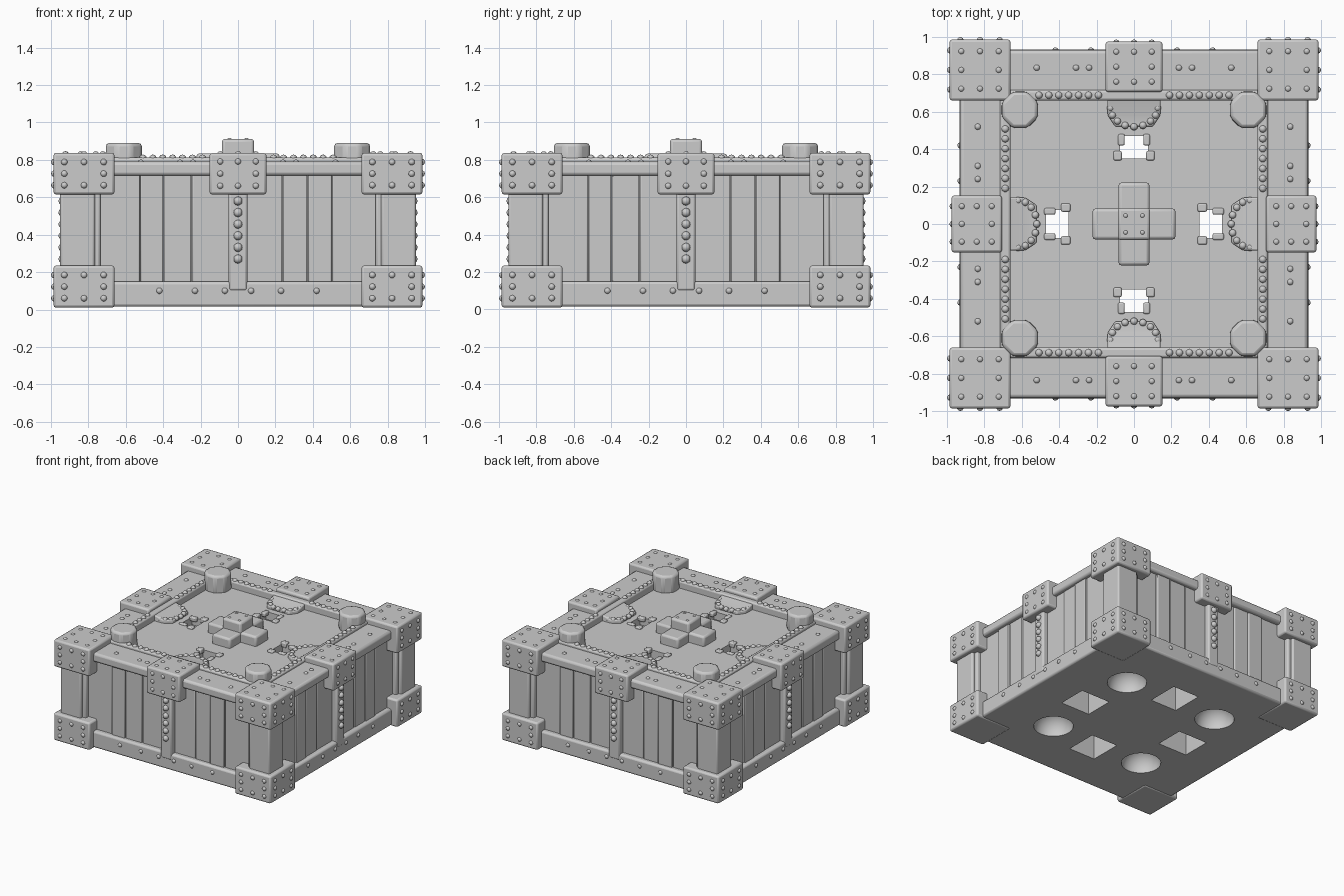
import bpy, bmesh, math
from mathutils import Matrix

if "Cube" in bpy.data.objects:
    bpy.data.objects.remove(bpy.data.objects["Cube"])


def box(bm, x0, x1, y0, y1, z0, z1):
    m = Matrix.Translation(((x0 + x1) / 2, (y0 + y1) / 2, (z0 + z1) / 2))
    bmesh.ops.create_cube(bm, size=1, matrix=m @ Matrix.Diagonal((x1 - x0, y1 - y0, z1 - z0, 1)))


def stud(bm, x, y, z, r=0.018):
    bmesh.ops.create_icosphere(bm, subdivisions=2, radius=r, matrix=Matrix.Translation((x, y, z)))


def smooth(ob):
    bpy.ops.object.select_all(action='DESELECT')
    ob.select_set(True)
    bpy.context.view_layer.objects.active = ob
    bpy.ops.object.shade_smooth_by_angle(angle=math.radians(35))


def finish(name, bm, turns=4, bevel=0.012):
    # Repeat the front-side geometry around z, then make the object
    src = bm.verts[:] + bm.edges[:] + bm.faces[:]
    for k in range(1, turns):
        new = bmesh.ops.duplicate(bm, geom=src)["geom"]
        bmesh.ops.rotate(bm, cent=(0, 0, 0), matrix=Matrix.Rotation(k * math.pi / 2, 3, 'Z'),
                         verts=[v for v in new if isinstance(v, bmesh.types.BMVert)])
    me = bpy.data.meshes.new(name)
    bm.to_mesh(me)
    bm.free()
    ob = bpy.data.objects.new(name, me)
    bpy.context.collection.objects.link(ob)
    smooth(ob)
    if bevel:
        b = ob.modifiers.new("soft_edges", 'BEVEL')
        b.width, b.segments, b.limit_method = bevel, 2, 'ANGLE'
    return ob


# Core of the crate, with foot sockets below and slots through the lid
bm = bmesh.new()
box(bm, -0.88, 0.88, -0.88, 0.88, 0.015, 0.755)
core = finish("crate_core", bm, 1, 0)
bm = bmesh.new()
box(bm, -0.12, 0.12, -0.61, -0.345, -0.1, 0.69)
bmesh.ops.create_uvsphere(bm, u_segments=24, v_segments=14, radius=0.15,
                          matrix=Matrix.Translation((0.43, 0.43, 0.02)))
sockets = finish("socket_cutter", bm, 4, 0)
bm = bmesh.new()
box(bm, -0.075, 0.075, -0.47, -0.35, 0.6, 1)
slots = finish("slot_cutter", bm, 4, 0)
for c in (sockets, slots):
    c.hide_render = True
    mod = core.modifiers.new("cut", 'BOOLEAN')
    mod.operation, mod.object, mod.solver = 'DIFFERENCE', c, 'EXACT'
bpy.context.view_layer.objects.active = core
for mod in list(core.modifiers):
    bpy.ops.object.modifier_apply(modifier=mod.name)
for c in (sockets, slots):
    bpy.data.objects.remove(c)
smooth(core)

# Raised teeth around the slots
bm = bmesh.new()
for s in (-1, 1):
    a, b = sorted((s * 0.065, s * 0.11))
    box(bm, a, b, -0.39, -0.34, 0.73, 0.77)
    a, b = sorted((s * 0.05, s * 0.085))
    box(bm, a, b, -0.48, -0.42, 0.73, 0.765)
finish("slot_teeth", bm, 4, 0.008)

# Upright planks on each side
bm = bmesh.new()
for x0, x1, d in ((-0.76, -0.525, .89), (-0.52, -0.40, .90), (-0.395, -0.25, .893), (-0.245, 0, .89),
                  (0, 0.235, .89), (0.24, 0.37, .893), (0.375, 0.50, .90), (0.505, 0.76, .89)):
    box(bm, x0, x1, -d, -0.86, 0.1, 0.75)
finish("side_planks", bm, 4, 0.006)

# Centre straps
bm = bmesh.new()
box(bm, -0.05, 0.05, -0.935, -0.86, 0.1, 0.66)
finish("side_straps", bm)

# Corner posts with a thinner inner trim
bm = bmesh.new()
box(bm, -0.95, -0.765, -0.95, -0.765, 0.15, 0.7)
box(bm, -0.925, -0.735, -0.925, -0.735, 0.15, 0.7)
finish("corner_posts", bm)

# Bottom and top rails, and the ridge framing the lid
bm = bmesh.new()
box(bm, -0.8, 0.8, -0.932, -0.86, 0.015, 0.15)
finish("bottom_rails", bm, 4, 0.015)
bm = bmesh.new()
box(bm, -0.8, 0.8, -0.93, -0.69, 0.715, 0.79)
finish("top_rails", bm, 4, 0.018)
bm = bmesh.new()
box(bm, -0.715, 0.715, -0.715, -0.66, 0.74, 0.812)
finish("lid_ridge", bm, 4, 0.012)

# Corner brackets, top and bottom
bm = bmesh.new()
for z0, z1 in ((0.01, 0.235), (0.615, 0.837)):
    box(bm, -0.986, -0.66, -0.986, -0.66, z0, z1)
finish("corner_brackets", bm, 4, 0.014)

# Middle brackets with a tongue reaching onto the lid
bm = bmesh.new()
box(bm, -0.152, 0.152, -0.975, -0.705, 0.615, 0.837)
finish("middle_brackets", bm, 4, 0.014)
bm = bmesh.new()
tongue = [(-0.145, -0.72), (0.145, -0.72), (0.14, -0.58), (0.10, -0.52), (-0.10, -0.52), (-0.14, -0.58)]
low = [bm.verts.new((x, y, 0.74)) for x, y in tongue]
top = [bm.verts.new((x, y, 0.815 if y < -0.7 else 0.78)) for x, y in tongue]
bm.faces.new(low[::-1])
bm.faces.new((top[0], top[1], top[2], top[5]))
bm.faces.new((top[5], top[2], top[3], top[4]))
for i in range(6):
    j = (i + 1) % 6
    bm.faces.new((low[i], low[j], top[j], top[i]))
finish("lid_tongues", bm, 4, 0.008)

# Octagonal corner knobs
bm = bmesh.new()
bmesh.ops.create_cone(bm, cap_ends=True, segments=8, radius1=0.106, radius2=0.104, depth=0.15,
                      matrix=Matrix.Translation((0.61, 0.61, 0.815)) @ Matrix.Rotation(math.pi / 8, 4, 'Z'))
finish("lid_knobs", bm, 4, 0.018)

# Central stepped cross
bm = bmesh.new()
box(bm, -0.222, 0.222, -0.083, 0.083, 0.73, 0.835)
box(bm, -0.083, 0.083, -0.222, 0.222, 0.73, 0.833)
box(bm, -0.086, 0.086, -0.086, 0.086, 0.73, 0.912)
finish("lid_cross", bm, 1, 0.016)

# Low studs on the corner brackets: border pattern on each outer face
bm = bmesh.new()
ring = [(u, v) for u in (-1, 0, 1) for v in (-1, 0, 1) if (u, v) != (0, 0)]
for u, v in ring:
    for zc in (0.122, 0.726):
        stud(bm, -0.823 + u * 0.105, -0.981, zc + v * 0.062)
        stud(bm, -0.981, -0.823 + u * 0.105, zc + v * 0.062)
    stud(bm, -0.823 + u * 0.1, -0.823 + v * 0.1, 0.828)
finish("corner_studs", bm, 4, 0)

# Low studs on the middle brackets and tongues
bm = bmesh.new()
for u, v in ring:
    stud(bm, u * 0.095, -0.968, 0.726 + v * 0.065)
    stud(bm, u * 0.095, -0.84 + v * 0.08, 0.828)
for i in range(9):
    a = math.pi * i / 8
    stud(bm, 0.125 * math.cos(a), -0.62 + 0.10 * math.sin(a), 0.775, 0.02)
finish("middle_studs", bm, 4, 0)

# Studs on straps, rails and lid ridge
bm = bmesh.new()
for i in range(6):
    stud(bm, 0, -0.936, 0.27 + i * 0.062, 0.024)
for s in (-1, 1):
    for x in (0.07, 0.23, 0.42):
        stud(bm, s * x, -0.926, 0.10, 0.018)
    for x in (0.24, 0.31, 0.52):
        stud(bm, s * x, -0.835, 0.784, 0.018)
    for i in range(7):
        stud(bm, s * (0.19 + i * 0.053), -0.688, 0.808, 0.02)
finish("rail_studs", bm, 4, 0)

# Studs on the cross
bm = bmesh.new()
stud(bm, 0.045, 0.045, 0.903, 0.015)
finish("cross_studs", bm, 4, 0)
